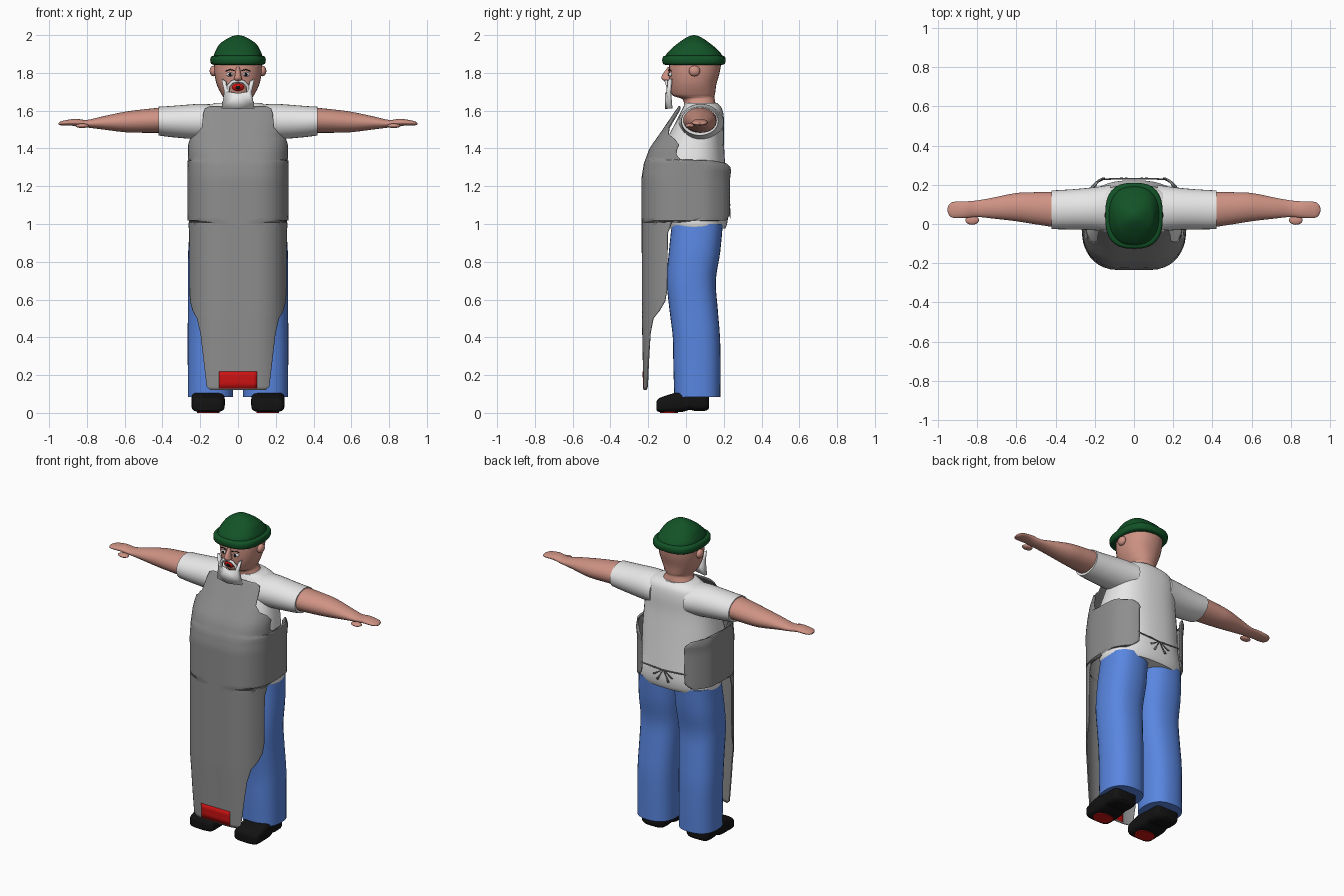
import bpy, bmesh, math
from mathutils import Vector

def material(name, r, g, b):
    m = bpy.data.materials.new(name)
    m.diffuse_color = (r, g, b, 1)
    return m

SKIN = material("skin", 0.62, 0.29, 0.23)
WHITE = material("white", 0.82, 0.82, 0.82)
GREY = material("apron grey", 0.27, 0.27, 0.27)
BLUE = material("denim blue", 0.10, 0.24, 0.75)
GREEN = material("dark green", 0.006, 0.085, 0.02)
BLACK = material("black", 0.006, 0.006, 0.006)
RED = material("red", 0.6, 0.006, 0.006)

def finish(name, bm, mat, solid=0):
    bmesh.ops.recalc_face_normals(bm, faces=bm.faces)
    me = bpy.data.meshes.new(name)
    bm.to_mesh(me)
    bm.free()
    me.materials.append(mat)
    ob = bpy.data.objects.new(name, me)
    bpy.context.collection.objects.link(ob)
    if solid:
        mod = ob.modifiers.new("thickness", 'SOLIDIFY')
        mod.thickness, mod.offset = solid, 0
    return ob

def spline(pts, t):
    """Catmull-Rom point at index position t"""
    i = max(0, min(int(t), len(pts) - 2))
    f = t - i
    g = lambda k: pts[max(0, min(k, len(pts) - 1))]
    return [0.5 * (2*b + (c - a)*f + (2*a - 5*b + 4*c - d)*f*f + (3*b - a - 3*c + d)*f**3)
            for a, b, c, d in zip(g(i - 1), g(i), g(i + 1), g(i + 2))]

def linear(keys, t):
    for (t0, v0), (t1, v1) in zip(keys, keys[1:]):
        if t <= t1:
            return v0 + (v1 - v0) * max(0, t - t0) / (t1 - t0)
    return keys[-1][1]

def loft(name, rings, mat, axis='z', n=32, p=2.0, side=1, sub=4, caps=True):
    """Superellipse rings (position, centre a, centre b, radius a, radius b) along an axis"""
    bm = bmesh.new()
    rows = []
    for k in range((len(rings) - 1) * sub + 1):
        t, a, b, ra, rb = spline(rings, k / sub)
        row = []
        for j in range(n):
            c, s = math.cos(2*math.pi*j/n), math.sin(2*math.pi*j/n)
            u = a + max(ra, .001) * math.copysign(abs(c)**(2/p), c)
            v = b + max(rb, .001) * math.copysign(abs(s)**(2/p), s)
            x, y, z = {'z': (u, v, t), 'x': (t, u, v), 'y': (u, t, v)}[axis]
            row.append(bm.verts.new((x * side, y, z)))
        rows.append(row)
    for r0, r1 in zip(rows, rows[1:]):
        for j in range(n):
            bm.faces.new((r0[j], r0[j-1], r1[j-1], r1[j]))
    if caps:
        bm.faces.new(rows[0])
        bm.faces.new(rows[-1])
    return finish(name, bm, mat)

def ball(name, c, r, mat):
    bm = bmesh.new()
    bmesh.ops.create_uvsphere(bm, u_segments=20, v_segments=12, radius=1)
    for v in bm.verts:
        v.co = Vector([c[i] + r[i] * v.co[i] for i in range(3)])
    return finish(name, bm, mat)

def tube(name, pts, radius, mat):
    cu = bpy.data.curves.new(name, 'CURVE')
    cu.dimensions = '3D'
    cu.bevel_depth, cu.bevel_resolution, cu.use_fill_caps = radius, 2, True
    sp = cu.splines.new('POLY')
    sp.points.add(len(pts) - 1)
    for q, co in zip(sp.points, pts):
        q.co = (*co, 1)
    cu.materials.append(mat)
    ob = bpy.data.objects.new(name, cu)
    bpy.context.collection.objects.link(ob)
    return ob

# Hat: rolled brim and dome
loft("hat_brim", [(1.842, 0, .042, .125, .148), (1.848, 0, .042, .142, .163), (1.868, 0, .042, .147, .168),
                  (1.886, 0, .042, .142, .163), (1.892, 0, .042, .125, .148)], GREEN, p=2.7)
loft("hat_dome", [(1.87, 0, .042, .13, .155), (1.90, 0, .042, .126, .145), (1.93, 0, .042, .112, .117),
                  (1.955, 0, .042, .095, .087), (1.98, 0, .042, .06, .052), (1.995, 0, .042, .028, .024),
                  (2.0, 0, .042, .004, .004)], GREEN, p=2.4)

# Head and neck
loft("head", [(1.60, 0, .08, .145, .095), (1.625, 0, .075, .10, .085), (1.66, 0, .067, .076, .085),
              (1.675, 0, .045, .08, .105), (1.69, 0, .039, .09, .115), (1.74, 0, .038, .113, .123),
              (1.80, 0, .044, .125, .134), (1.86, 0, .05, .127, .138)], SKIN, p=2.2)
loft("nose", [(1.752, 0, -.09, .008, .012), (1.765, 0, -.1, .022, .026), (1.785, 0, -.1, .017, .028),
              (1.83, 0, -.085, .009, .012)], SKIN, n=16)

# Eyes, brows, ears
for s in (-1, 1):
    ball("ear", (s*.13, .045, 1.81), (.02, .03, .028), SKIN)
    ball("eye", (s*.042, -.08, 1.792), (.02, .013, .012), WHITE)
    ball("pupil", (s*.042, -.089, 1.792), (.008, .007, .009), BLACK)
    tube("brow", [(s*.02, -.092, 1.812), (s*.042, -.087, 1.818), (s*.065, -.078, 1.81)], .0025, BLACK)

# Beard plate, curved around the chin
half = [(.0, 1.61), (.085, 1.612), (.07, 1.70), (.084, 1.768), (.066, 1.755), (.05, 1.70), (.0, 1.692)]
bm = bmesh.new()
for s in (-1, 1):
    vs = [bm.verts.new((s*x, -.102 + 3*x*x, z)) for x, z in half]
    for f in ((0, 1, 2, 5, 6), (2, 3, 4, 5)):
        bm.faces.new([vs[i] for i in f])
bmesh.ops.remove_doubles(bm, verts=bm.verts, dist=.0005)
finish("beard", bm, WHITE, .018)
tube("moustache", [(-.055, -.09, 1.695), (-.05, -.096, 1.73), (-.03, -.103, 1.752), (0, -.106, 1.758),
                   (.03, -.103, 1.752), (.05, -.096, 1.73), (.055, -.09, 1.695)], .009, WHITE)
ball("lips", (0, -.082, 1.724), (.032, .018, .02), RED)
ball("mouth", (0, -.097, 1.722), (.014, .006, .009), BLACK)

# Shirt body
loft("shirt_body", [(.975, 0, .055, .25, .152), (1.0, 0, .055, .258, .162), (1.05, 0, .05, .256, .173),
                    (1.15, 0, .02, .25, .198), (1.3, 0, .02, .248, .188), (1.45, 0, .05, .225, .15),
                    (1.55, 0, .076, .21, .125), (1.61, 0, .086, .18, .105), (1.64, 0, .08, .125, .085)],
     WHITE, p=2.4, n=40)

for s in (-1, 1):
    # Sleeve, bare arm and flat hand
    loft("sleeve", [(.12, .08, 1.54, .12, .092), (.2, .078, 1.542, .11, .094), (.3, .075, 1.542, .103, .087),
                    (.38, .073, 1.543, .1, .08), (.42, .073, 1.545, .098, .076)], WHITE, axis='x', side=s)
    loft("arm", [(.40, .073, 1.55, .09, .067), (.5, .08, 1.545, .082, .062), (.6, .086, 1.54, .072, .054),
                 (.72, .081, 1.535, .053, .034), (.8, .078, 1.531, .042, .02), (.86, .073, 1.538, .042, .019),
                 (.92, .072, 1.535, .041, .013), (.942, .072, 1.532, .028, .009), (.95, .072, 1.531, .01, .004)],
         SKIN, axis='x', side=s)
    ball("thumb", (s*.825, .02, 1.52), (.035, .024, .012), SKIN)
    # Trouser leg
    loft("trouser_leg", [(.085, .146, .06, .12, .122), (.25, .146, .058, .12, .125), (.4, .145, .055, .122, .125),
                         (.55, .14, .04, .125, .128), (.7, .135, .028, .13, .13), (.85, .13, .045, .134, .136),
                         (1.0, .125, .06, .128, .135)], BLUE, p=2.4, side=s)
    # Shoe with a coloured patch under the toe
    loft("shoe", [(-.155, .158, .038, .065, .026), (-.14, .158, .042, .084, .037), (-.08, .158, .052, .088, .048),
                  (-.02, .158, .06, .088, .055), (.02, .158, .068, .084, .052), (.05, .158, .066, .082, .056),
                  (.105, .158, .066, .08, .054), (.122, .158, .066, .062, .042)], BLACK, axis='y', p=4, side=s)
    loft("sole_patch", [(0, .158, -.09, .06, .048), (.008, .158, -.09, .06, .048)], RED, p=2.6, side=s, sub=1)

# Apron: a section running round the body, its reach varying with height
SECTION = [(0, -.232), (.12, -.228), (.2, -.19), (.248, -.12), (.263, -.04), (.263, .06), (.25, .13),
           (.2, .2), (.15, .231)]
FRONT = [(.1, .01), (.5, .002), (1.25, 0), (1.32, .012), (1.4, .042), (1.5, .112), (1.625, .197)]
DEPTH = [(.1, 1), (1.3, 1), (1.45, .8), (1.625, .55)]
REACH = [(.12, 1.25), (.14, 1.5), (.3, 1.75), (.42, 1.95), (.5, 2.25), (.54, 2.7), (.59, 3.1), (.65, 3.25),
         (.95, 3.3), (1.01, 3.6), (1.02, 7.2), (1.05, 7.9), (1.09, 8), (1.28, 8), (1.32, 7.3), (1.335, 6.2),
         (1.34, 4), (1.37, 3.7), (1.42, 3.7), (1.45, 3.1), (1.475, 2.3), (1.51, 1.85), (1.58, 1.75),
         (1.61, 1.65), (1.622, 1.3)]

def apron_point(t, z):
    x, y = spline(SECTION, abs(t))
    return (math.copysign(x, t), -.232 + linear(FRONT, z) + (y + .232) * linear(DEPTH, z), z)

def sheet(name, levels, reach, cols, mat, thick):
    bm = bmesh.new()
    rows = [[bm.verts.new(apron_point(reach(z) * (2*j/cols - 1), z)) for j in range(cols + 1)] for z in levels]
    for a, b in zip(rows, rows[1:]):
        for j in range(cols):
            bm.faces.new((a[j], a[j+1], b[j+1], b[j]))
    return finish(name, bm, mat, thick)

levels = []
for (z0, _), (z1, _) in zip(REACH, REACH[1:]):
    k = max(1, round((z1 - z0) / .02))
    levels += [z0 + (z1 - z0) * i / k for i in range(k)]
sheet("apron", levels + [REACH[-1][0]], lambda z: linear(REACH, z), 48, GREY, .006)
sheet("apron_patch", [.128, .16, .19, .22], lambda z: .83, 12, RED, .0098)

# Apron string with a bow at the back
tube("apron_string", [(-.16, .228, 1.11), (-.08, .231, 1.105), (0, .231, 1.1), (.08, .231, 1.105),
                      (.16, .228, 1.11)], .004, GREY)
bm = bmesh.new()
for s in (-1, 1):
    for tip, w in ((.035, .0), (.06, .03)):
        bm.faces.new([bm.verts.new(c) for c in ((0, .23, 1.103), (s*tip, .234, 1.03 + w),
                                                (s*(tip + .012), .234, 1.035 + w))])
finish("apron_bow", bm, GREY, .004)

# Smooth shading with sharp edges kept
bpy.ops.object.select_all(action='DESELECT')
for ob in bpy.context.scene.objects:
    if ob.type == 'MESH':
        ob.select_set(True)
        bpy.context.view_layer.objects.active = ob
bpy.ops.object.shade_smooth_by_angle(angle=math.radians(40))
